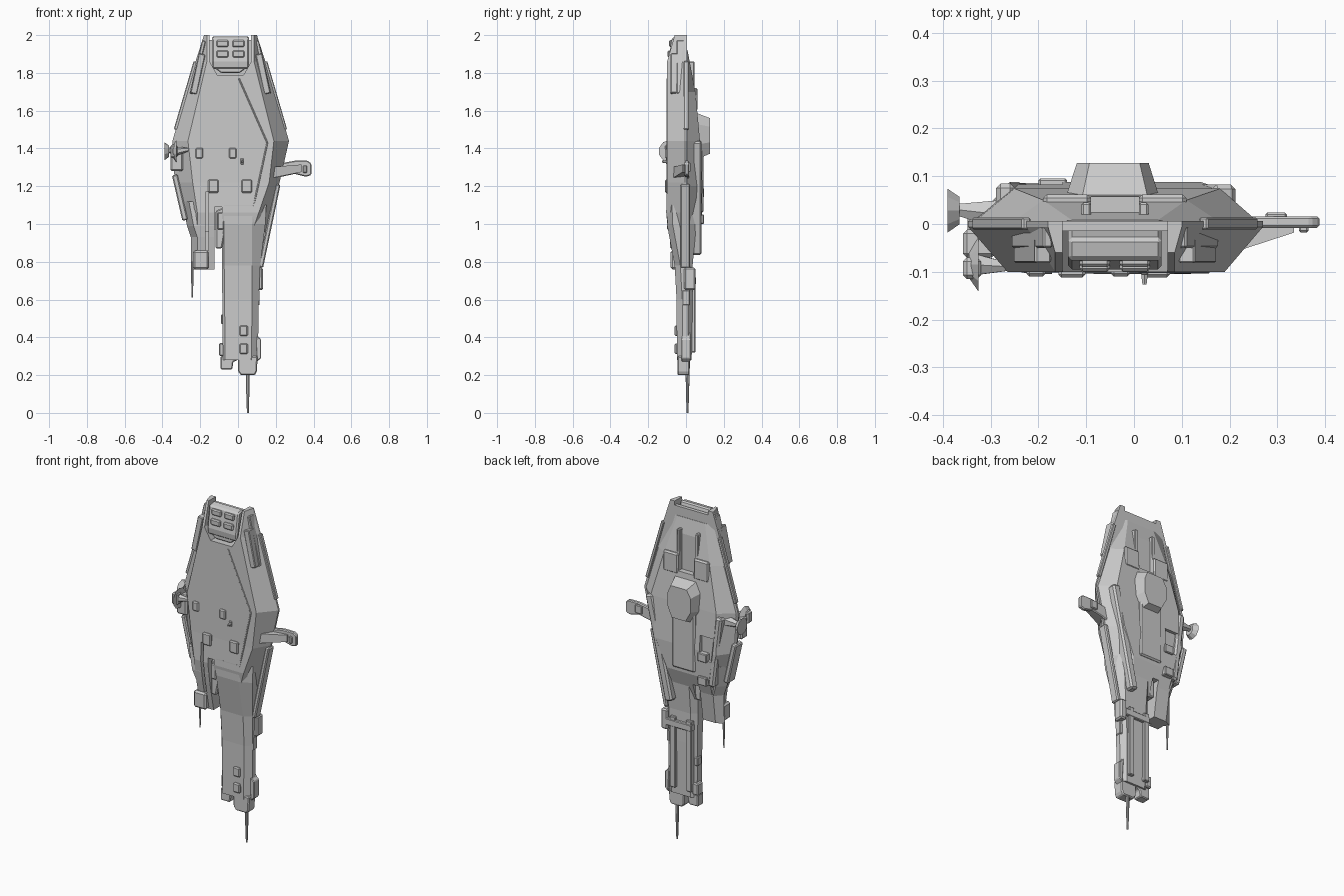
import bpy, bmesh, math
from mathutils import Vector, Matrix

CX = -0.04  # hull centre line


def finish(name, bm, bevel=0.0):
    bmesh.ops.recalc_face_normals(bm, faces=bm.faces)
    me = bpy.data.meshes.new(name)
    bm.to_mesh(me)
    bm.free()
    ob = bpy.data.objects.new(name, me)
    bpy.context.collection.objects.link(ob)
    if bevel:
        m = ob.modifiers.new("bevel", 'BEVEL')
        m.width, m.segments, m.limit_method = bevel, 1, 'ANGLE'
    return ob


def loft(name, rings, bevel=0.0):
    bm = bmesh.new()
    vs = [[bm.verts.new(p) for p in r] for r in rings]
    n = len(vs[0])
    for a, b in zip(vs, vs[1:]):
        for i in range(n):
            j = (i + 1) % n
            bm.faces.new((a[i], a[j], b[j], b[i]))
    bm.faces.new(vs[0])
    bm.faces.new(vs[-1])
    return finish(name, bm, bevel)


def prism(name, outline, y0, y1, bevel=0.0, shrink=1.0):
    """Front-view outline (x, z) pushed from y0 to y1; shrink scales the y1 end."""
    cx = sum(p[0] for p in outline) / len(outline)
    cz = sum(p[1] for p in outline) / len(outline)
    return loft(name, [[(x, y0, z) for x, z in outline],
                       [(cx + (x - cx) * shrink, y1, cz + (z - cz) * shrink) for x, z in outline]], bevel)


def box(name, x, y, z, bevel=0.004):
    return prism(name, [(x[0], z[0]), (x[1], z[0]), (x[1], z[1]), (x[0], z[1])], y[0], y[1], bevel)


def rod(name, a, b, r1, r2, sides=8):
    a, b = Vector(a), Vector(b)
    bm = bmesh.new()
    mat = Matrix.Translation((a + b) / 2) @ (b - a).to_track_quat('Z', 'Y').to_matrix().to_4x4()
    bmesh.ops.create_cone(bm, cap_ends=True, segments=sides, radius1=r1, radius2=r2,
                          depth=(b - a).length, matrix=mat)
    return finish(name, bm)


def strip(name, a, b, w, y0, y1, bevel=0.004):
    """Slanted bar between two (x, z) points."""
    a, b = Vector(a), Vector(b)
    n = (b - a).normalized()
    n = Vector((-n.y, n.x)) * w / 2
    return prism(name, [a + n, b + n, b - n, a - n], y0, y1, bevel)


def cut(ob, *cutters):
    for c in cutters:
        m = ob.modifiers.new("cut", 'BOOLEAN')
        m.operation, m.object, m.solver = 'DIFFERENCE', c, 'EXACT'
        bpy.context.view_layer.objects.active = ob
        bpy.ops.object.modifier_apply(modifier=m.name)
        bpy.data.objects.remove(c)


# front hull shell
front = [(2.0, -.18, -.165, .085, .10, -.06), (1.86, -.225, -.165, .085, .145, -.10),
         (1.44, -.347, -.265, .19, .27, -.10), (1.22, -.335, -.24, .165, .22, -.10),
         (1.06, -.285, -.215, .11, .18, -.105), (.96, -.255, -.215, .075, .155, -.09)]
hull = loft("front_hull", [[(l, .006, z), (l, -.006, z), (il, y, z), (ir, y, z), (r, -.006, z), (r, .006, z)]
                           for z, l, il, ir, r, y in front])
cut(hull,
    prism("cut_bay", [(-.15, 2.1), (-.15, 1.86), (-.11, 1.79), (.03, 1.79), (.07, 1.86), (.07, 2.1)], -.2, -.015),
    box("cut_gap", (-.15, .07), (-.1, .1), (1.975, 2.1), 0),
    box("cut_split", (-.125, -.085), (-.2, .1), (.9, 1.09), 0),
    box("cut_slot", (-.172, -.155), (-.2, -.07), (.9, 1.17), 0))

# back hull shell with central trough and recesses
back = [(1.92, -.195, -.13, .05, .115, .008), (1.70, -.26, -.19, .11, .185, .05),
        (1.44, -.34, -.25, .18, .265, .074), (1.2, -.325, -.26, .14, .21, .088),
        (1.04, -.275, -.21, .07, .17, .08), (.87, -.235, -.2, .03, .135, .025)]
rear = loft("back_hull", [[(l, 0, z), (il, y, z), (ir, y, z), (r, 0, z)] for z, l, il, ir, r, y in back])
cut(rear,
    box("cut_trough", (-.09, .01), (.025, .2), (1.62, 2), 0),
    box("cut_recess", (-.24, -.15), (.065, .2), (1.15, 1.29), 0),
    box("cut_split", (-.125, -.085), (-.1, .2), (.8, .97), 0))
for s in (-1, 1):
    x = CX + s * .1
    box("back_ridge", (x - .05, x + .05), (.0, .062), (1.6, 1.72), .008)
    box("spine_rail", (CX + s * .06 - .01, CX + s * .06 + .01), (0, .045), (1.65, 1.86))
prism("back_pod", [(-.145, 1.53), (-.11, 1.59), (.03, 1.59), (.055, 1.53), (.055, 1.42), (.02, 1.34),
                   (-.1, 1.34), (-.145, 1.42)], .05, .128, shrink=.75)
box("pod_base", (-.12, .03), (.05, .092), (1.06, 1.42), .008)
strip("back_rib", (.19, 1.44), (.06, .84), .05, 0, .083, .01)
strip("left_back_rib", (-.27, 1.42), (-.22, 1.0), .04, 0, .085, .01)
for z in (1.0, 1.14):
    box("back_hatch", (-.2, -.14), (.06, .095), (z, z + .05))

# engine block with four exhaust panels, between the two horns
prof = [(-.09, 1.82), (-.095, 1.86), (-.075, 1.985), (-.03, 1.995), (.0, 1.9), (.0, 1.82)]
loft("engine_block", [[(x, y, z) for y, z in prof] for x in (-.138, .058)], .008)
for x in (-.082, .002):
    for z, y in ((1.955, -.082), (1.9, -.091)):
        box("exhaust_panel", (x - .032, x + .032), (y - .008, y + .03), (z - .018, z + .018), .006)
prism("engine_collar", [(-.13, 1.83), (-.09, 1.8), (.01, 1.8), (.05, 1.83)], -.085, -.01, .005)
for s in (-1, 1):
    strip("horn_plate", (CX + s * .14, 1.97), (CX + s * .207, 1.69), .02, -.05, -.004)
    strip("rim_plate", (CX + s * .185, 1.86), (CX + s * .29, 1.5), .02, -.012, .014)
    strip("flank_plate", (CX + s * .15, 1.9), (CX + s * .195, 1.69), .035, -.082, -.03)

# long tail boom
tail = [(1.1, -.085, .08, .15, -.104, .06), (1.0, -.085, .075, .145, -.101, .055), (.78, -.085, .075, .118, -.06, .035),
        (.6, -.083, .075, .11, -.05, .035), (.28, -.08, .07, .105, -.048, .03)]
loft("tail_boom", [[(l, y0 + .015, z), (l + .012, y0, z), (r1, y0, z), (r, y0 + .03, z), (r, .01, z),
                    (r - .03, y1, z), (l + .03, y1, z), (l, .01, z)] for z, l, r1, r, y0, y1 in tail])
prism("tail_tip", [(.0, .3), (.0, .22), (.015, .2), (.09, .2), (.1, .22), (.104, .3)], -.046, .018, .006)
prism("tail_tip_small", [(-.092, .3), (-.092, .23), (-.03, .23), (-.025, .27), (.0, .28), (.0, .3)], -.035, .02, .005)
for x in (-.05, .055):
    box("tail_rail", (x - .018, x + .018), (.02, .05), (.32, .74))
box("tail_band", (-.07, .1), (.0, .052), (.68, .72))
box("tail_side_box", (.09, .132), (-.01, .05), (.65, .77), .008)
prism("tail_fin", [(.09, .43), (.11, .4), (.122, .39), (.122, .29), (.1, .27)], -.025, .025, .004)
box("tail_side_strip", (.09, .114), (-.02, .02), (.57, .65))
box("tail_left_box", (-.1, -.06), (-.02, .03), (.3, .37), .006)
box("tail_left_nub", (-.09, -.06), (-.02, .02), (.47, .52))
rod("main_antenna_base", (.052, .008, .3), (.052, .008, .1), .01, .009)
rod("main_antenna", (.052, .008, .1), (.052, .008, 0), .008, .005)

# left stub boom
stub = [(1.12, -.295, -.125, -.09, .06), (.99, -.27, -.125, -.095, .05), (.93, -.25, -.125, -.085, .045),
        (.76, -.248, -.125, -.05, .02)]
st = loft("left_stub", [[(l, 0, z), (l + .035, y0, z), (r, y0, z), (r, y1, z), (l + .04, y1, z)]
                        for z, l, r, y0, y1 in stub])
cut(st, box("cut_slot", (-.172, -.155), (-.2, -.04), (.86, 1.2), 0))
box("stub_box", (-.238, -.155), (-.082, -.01), (.76, .86), .01)
prism("inner_fork", [(-.118, 1.07), (-.118, .87), (-.085, .87), (-.07, .95), (-.07, 1.09)], -.085, .03, .006)
box("fork_cap", (-.108, -.075), (-.1, -.06), (.97, 1.06), .005)
rod("small_antenna_base", (-.242, -.01, .8), (-.242, -.01, .7), .007, .006)
rod("small_antenna", (-.242, -.01, .7), (-.242, -.01, .61), .006, .003)

# side armour strips
strip("right_armour", (.212, 1.21), (.12, .77), .026, -.03, .022, .006)
strip("left_armour", (-.335, 1.26), (-.28, 1.02), .03, -.04, .03, .006)
box("left_rim_block", (-.358, -.29), (-.07, -.012), (1.28, 1.4), .008)

# right sensor arm
prism("right_arm", [(.15, 1.22), (.23, 1.25), (.3, 1.265), (.36, 1.25), (.388, 1.26), (.388, 1.32), (.37, 1.335),
                    (.3, 1.335), (.22, 1.32), (.15, 1.3)], -.008, .016, .005)
loft("arm_brace", [[(.16, -.075, 1.24), (.16, 0, 1.24), (.16, 0, 1.3), (.16, -.075, 1.3)],
                   [(.335, -.018, 1.275), (.335, 0, 1.275), (.335, 0, 1.315), (.335, -.018, 1.315)]])
box("arm_cap", (.275, .32), (.01, .024), (1.275, 1.325))
box("arm_tip", (.345, .365), (-.018, 0), (1.27, 1.31))

# left dish and turret
rod("dish_arm", (-.28, .02, 1.39), (-.37, .03, 1.39), .035, .014, 6)
rod("dish", (-.365, .028, 1.385), (-.39, .028, 1.385), .03, .048, 10)
rod("turret_spike", (-.335, -.085, 1.385), (-.255, -.09, 1.395), .026, .008, 6)
rod("turret_plate", (-.345, -.085, 1.385), (-.325, -.085, 1.385), .03, .06, 10)
box("turret_box", (-.358, -.32), (-.115, -.07), (1.35, 1.42), .008)

# front hatches, tail hatches and probe
for x, z, y, w, h in ((-.205, 1.375, -.1, .02, .028), (-.028, 1.375, -.1, .02, .028), (-.13, 1.2, -.102, .028, .035),
                      (.047, 1.2, -.102, .028, .035), (.03, .435, -.05, .022, .028), (.03, .34, -.05, .022, .028)):
    box("hatch", (x - w, x + w), (y - .01, y + .02), (z - h, z + h), .006)
rod("front_probe", (.022, -.09, 1.33), (.022, -.127, 1.33), .01, .005, 6)
box("probe_base", (.013, .03), (-.106, -.09), (1.315, 1.348), .003)
# diagonal seam ridge and raised line on the front face
strip("front_seam", (.005, 1.77), (.155, 1.43), .008, -.103, -.09, .002)
strip("front_seam_low", (.155, 1.43), (.075, 1.06), .008, -.104, -.09, .002)
